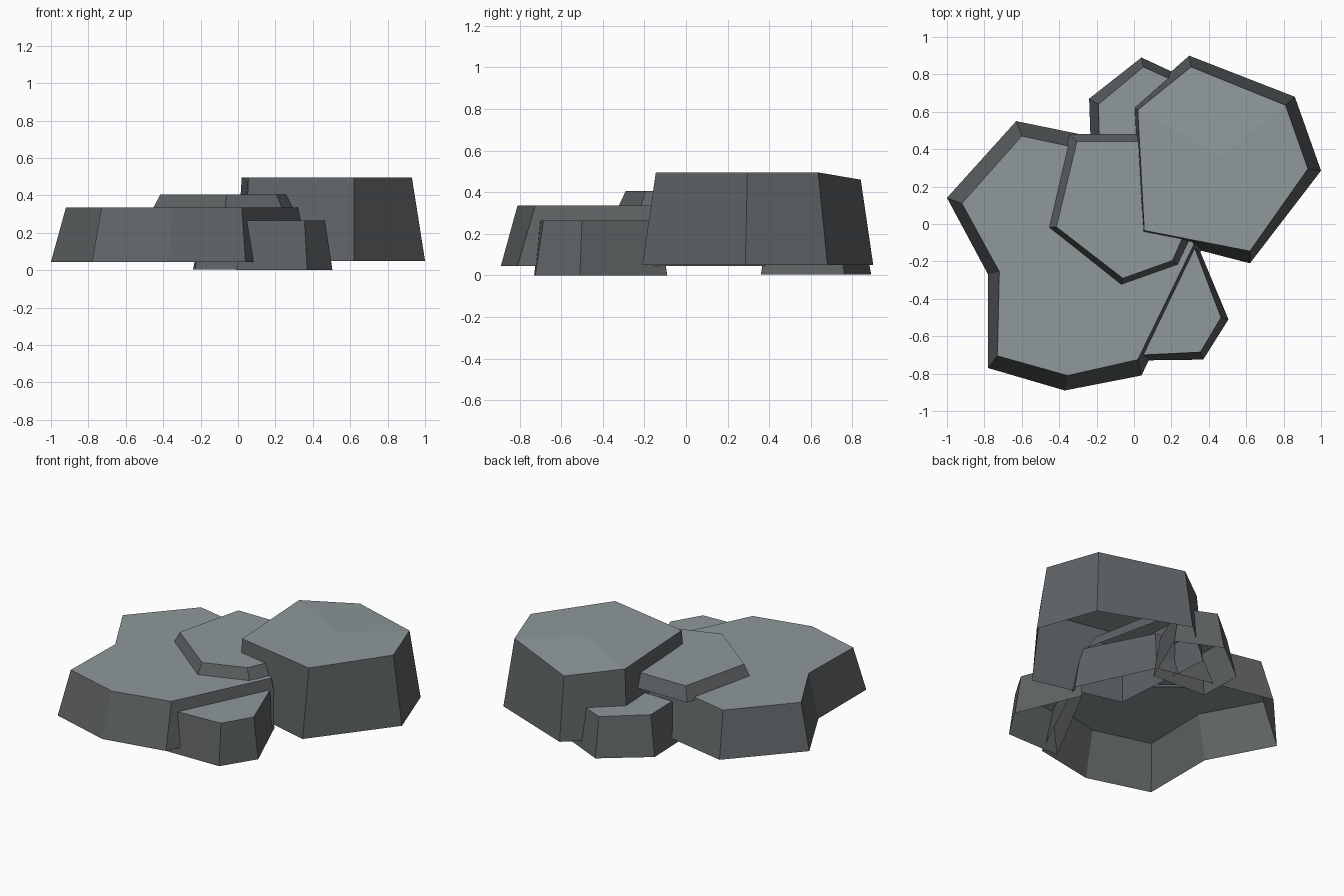
import bpy, bmesh

if "Cube" in bpy.data.objects:
    bpy.data.objects.remove(bpy.data.objects["Cube"])


def material(name, rgb):
    m = bpy.data.materials.new(name)
    m.diffuse_color = (*rgb, 1)
    m.use_nodes = True
    m.node_tree.nodes["Principled BSDF"].inputs["Base Color"].default_value = m.diffuse_color
    return m


SIDE = material("dark_stone", (0.115, 0.125, 0.13))
TOP = material("light_stone", (0.275, 0.315, 0.325))


def rock(name, base, top, z0, z1, drop=None):
    """Tapered slab with an open underside; drop lowers one top corner over a fan."""
    bm = bmesh.new()
    lo = [bm.verts.new((x, y, z0)) for x, y in base]
    hi = [bm.verts.new((x, y, z1)) for x, y in top]
    n = len(base)
    for i in range(n):
        j = (i + 1) % n
        bm.faces.new((lo[i], lo[j], hi[j], hi[i]))
    if drop:
        hi[drop[0]].co.z -= drop[1]
        cx = sum(v.co.x for v in hi) / n
        cy = sum(v.co.y for v in hi) / n
        c = bm.verts.new((cx, cy, z1))
        caps = [bm.faces.new((hi[i], hi[(i + 1) % n], c)) for i in range(n)]
    else:
        caps = [bm.faces.new(hi)]
    for f in caps:
        f.material_index = 1
    me = bpy.data.meshes.new(name)
    bm.to_mesh(me)
    bm.free()
    me.materials.append(SIDE)
    me.materials.append(TOP)
    ob = bpy.data.objects.new(name, me)
    bpy.context.collection.objects.link(ob)


# All outlines run counter-clockwise seen from above
# Broad low rock on the left
rock("left_rock",
     [(-1, .14), (-.78, -.27), (-.78, -.77), (-.37, -.89), (.04, -.81),
      (.38, -.1), (.15, .39), (-.63, .55)],
     [(-.92, .11), (-.72, -.255), (-.73, -.705), (-.355, -.81), (.02, -.725),
      (.32, -.11), (.1, .32), (-.6, .47)], .045, .335)

# Tall rock at the back right
rock("tall_rock",
     [(.295, .9), (-.01, .63), (.04, -.06), (.62, -.21), (1, .285), (.86, .68)],
     [(.305, .84), (.02, .61), (.055, -.035), (.62, -.145), (.93, .295), (.81, .635)],
     .05, .495, drop=(0, .035))

# Thin slab lying on the left rock
rock("middle_slab",
     [(-.345, .48), (-.46, -.02), (-.07, -.33), (.24, -.22), (.32, -.05), (.2, .48)],
     [(-.305, .44), (-.415, -.015), (-.06, -.29), (.205, -.195), (.27, -.05), (.18, .44)],
     .32, .405)

# Small rock at the back
rock("back_rock",
     [(.04, .89), (-.24, .67), (-.23, .38), (.15, .36), (.32, .76)],
     [(.05, .84), (-.19, .64), (-.185, .41), (.13, .4), (.27, .74)], .005, .26)

# Small wedge at the front right
rock("front_wedge",
     [(-.01, -.73), (.37, -.725), (.505, -.51), (.33, -.09)],
     [(.05, -.70), (.355, -.685), (.465, -.5), (.325, -.13)], 0, .265)
